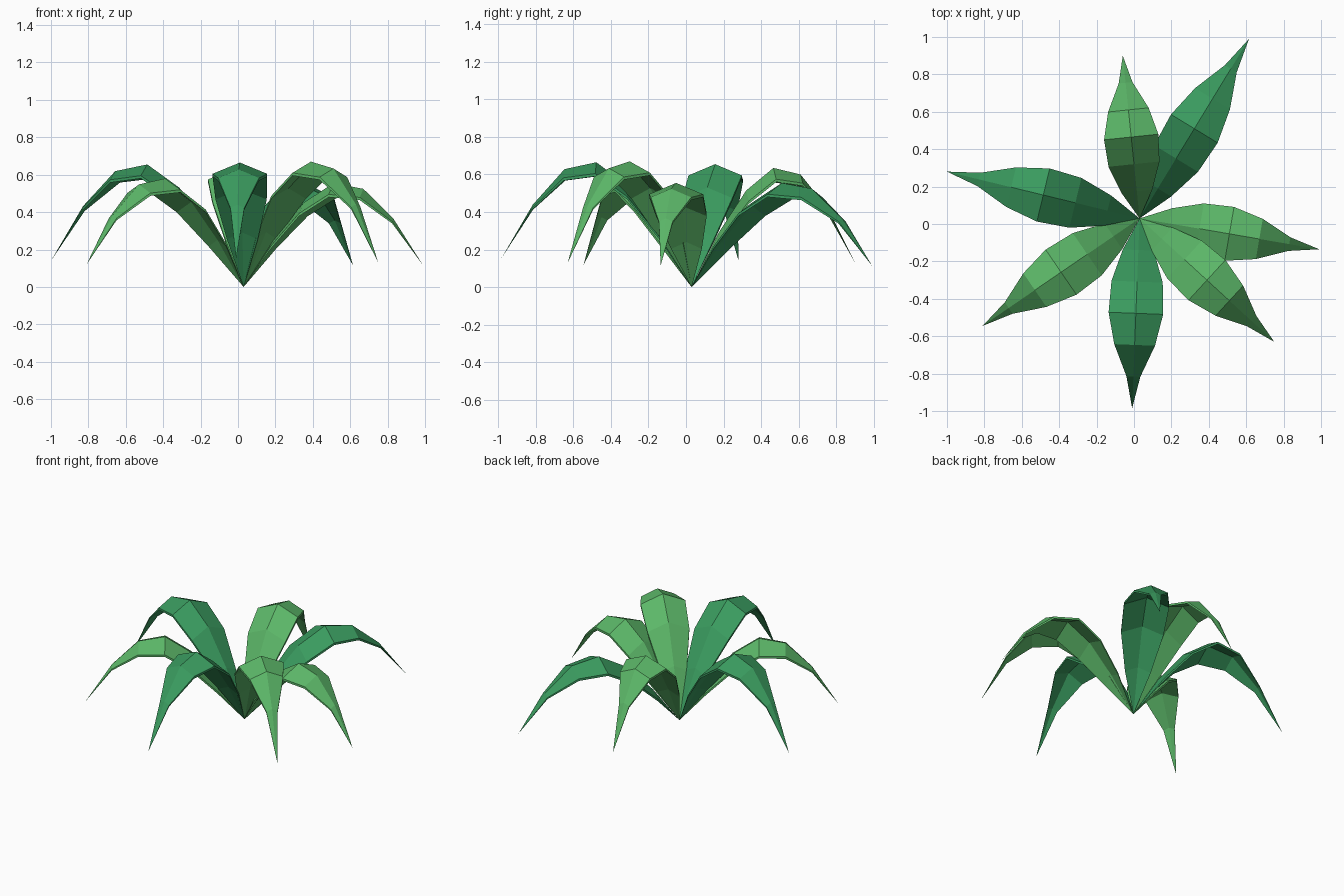
import bpy
import bmesh
from mathutils import Vector

if "Cube" in bpy.data.objects:
    bpy.data.objects.remove(bpy.data.objects["Cube"])


def material(name, rgb):
    m = bpy.data.materials.new(name)
    m.diffuse_color = (*rgb, 1)
    m.use_nodes = True
    m.node_tree.nodes["Principled BSDF"].inputs["Base Color"].default_value = m.diffuse_color
    return m


LIGHT = material("light_leaf_green", (0.107, 0.477, 0.14))
DARK = material("deep_leaf_green", (0.042, 0.328, 0.114))

BASE = Vector((0.03, 0.03, 0.0))
THICK = 0.015
# five rings between base and tip: half width, relative height, ridge drop
RINGS = [(0.083, 0.46, 0.036), (0.137, 0.81, 0.056), (0.146, 1.0, 0.060),
         (0.109, 0.945, 0.046), (0.037, 0.66, 0.016)]


def leaf(name, tip, peak, mat):
    """Arched, ridged blade that is pointed at both ends."""
    tip = Vector(tip)
    run = Vector((tip.x - BASE.x, tip.y - BASE.y, 0))
    side = Vector((-run.y, run.x, 0)).normalized()
    bm = bmesh.new()
    start, end = bm.verts.new(BASE), bm.verts.new(tip)
    rings = []
    for i, (w, h, drop) in enumerate(RINGS, 1):
        c = BASE + run * (i / 6)
        c.z = peak * h
        t = THICK if i < 5 else THICK * 0.7
        pts = [(w, -drop), (0, 0), (-w, -drop),
               (-w, -drop - t), (0, -t), (w, -drop - t)]
        rings.append([bm.verts.new(c + side * s + Vector((0, 0, z))) for s, z in pts])
    for k in range(6):
        n = (k + 1) % 6
        bm.faces.new((start, rings[0][k], rings[0][n]))
        for a, b in zip(rings, rings[1:]):
            bm.faces.new((a[k], b[k], b[n], a[n]))
        bm.faces.new((rings[-1][k], end, rings[-1][n]))
    bmesh.ops.recalc_face_normals(bm, faces=bm.faces)
    me = bpy.data.meshes.new(name)
    bm.to_mesh(me)
    bm.free()
    me.materials.append(mat)
    bpy.context.collection.objects.link(bpy.data.objects.new(name, me))


# leaves around the plant: tip position, arch height, colour
leaf("leaf_back", (-0.06, 0.90, 0.13), 0.635, LIGHT)
leaf("leaf_back_right", (0.615, 0.99, 0.115), 0.555, DARK)
leaf("leaf_right", (0.99, -0.135, 0.115), 0.555, LIGHT)
leaf("leaf_front_right", (0.75, -0.63, 0.13), 0.67, LIGHT)
leaf("leaf_front", (-0.01, -0.985, 0.15), 0.665, DARK)
leaf("leaf_front_left", (-0.81, -0.545, 0.12), 0.58, LIGHT)
leaf("leaf_left", (-1.0, 0.28, 0.14), 0.655, DARK)
